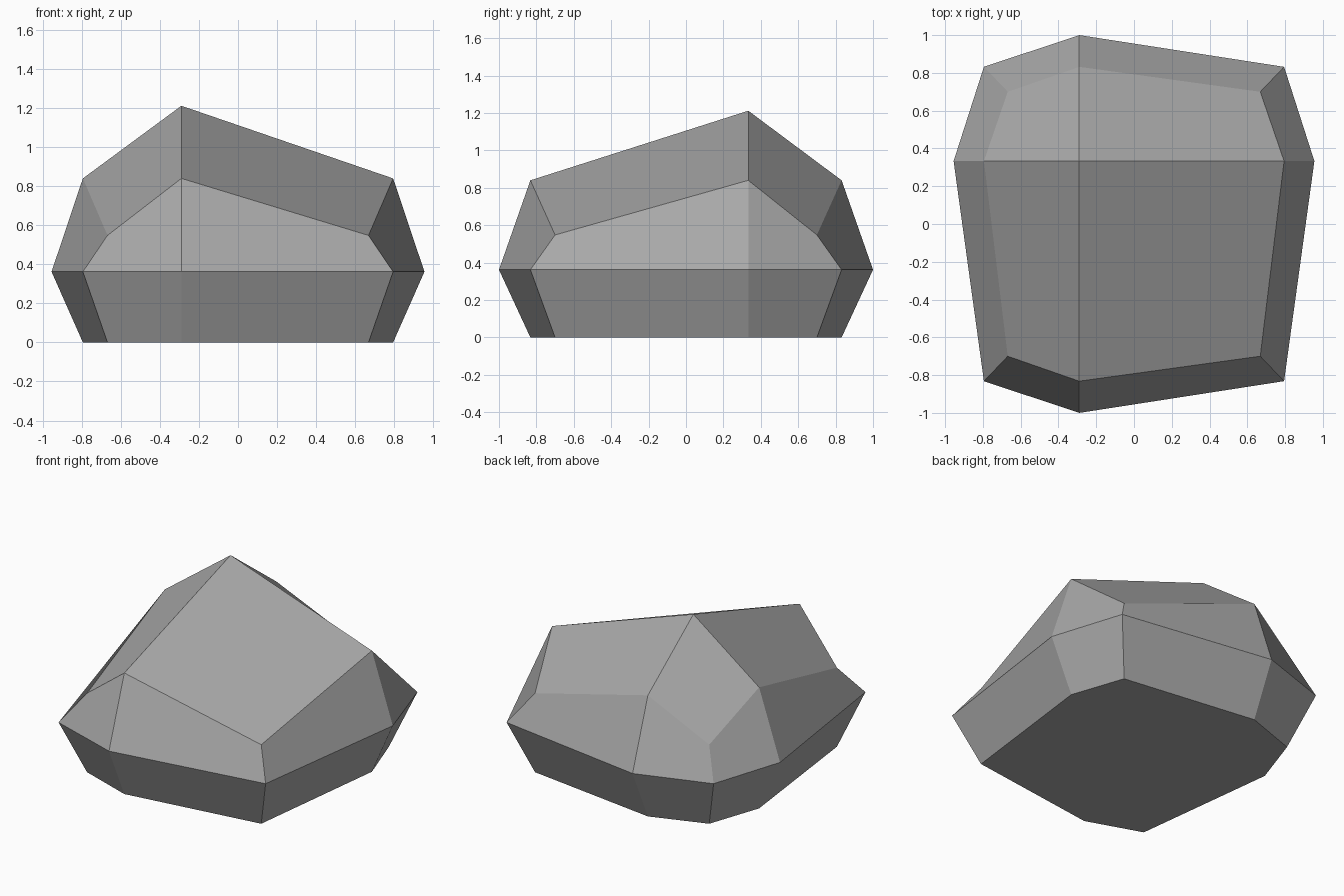
import bpy
import bmesh

cube = bpy.data.objects.get("Cube")
if cube:
    bpy.data.objects.remove(cube, do_unlink=True)

# Plain grey stone
stone = bpy.data.materials.new("grey_stone")
stone.use_nodes = True
colour = (0.39, 0.39, 0.39, 1)
stone.diffuse_color = colour
stone.node_tree.nodes["Principled BSDF"].inputs["Base Color"].default_value = colour

# Off-centre ridge lines, and how far side middles, edges and corners reach
RIDGE_X, RIDGE_Y, WAIST = -0.29, 0.333, 0.362
REACH = {1: 1.0, 2: 0.832, 3: 0.70}
TOP = {1: 1.212, 2: 0.84, 3: 0.548}


def place(co):
    """Move a point of the 3 x 3 x 3 lattice to its place on the boulder."""
    i, j, k = (round(c) for c in co)
    kind = abs(i) + abs(j) + abs(k)
    x = i * 0.955 * REACH[kind] if i else RIDGE_X
    y = j * REACH[kind] if j else RIDGE_Y
    z = (0, WAIST, TOP[kind])[k + 1]
    return x, y, z


# Boulder: a once-divided cube with a flat base
bm = bmesh.new()
bmesh.ops.create_cube(bm, size=2)
bmesh.ops.subdivide_edges(bm, edges=bm.edges[:], cuts=1, use_grid_fill=True)
base_middle = [v for v in bm.verts
               if v.co.z < -0.5 and abs(v.co.x) + abs(v.co.y) < 0.1]
for v in bm.verts:
    v.co = place(v.co)
bmesh.ops.dissolve_verts(bm, verts=base_middle)
bmesh.ops.recalc_face_normals(bm, faces=bm.faces[:])

mesh = bpy.data.meshes.new("boulder")
bm.to_mesh(mesh)
bm.free()
mesh.materials.append(stone)
boulder = bpy.data.objects.new("boulder", mesh)
bpy.context.collection.objects.link(boulder)
